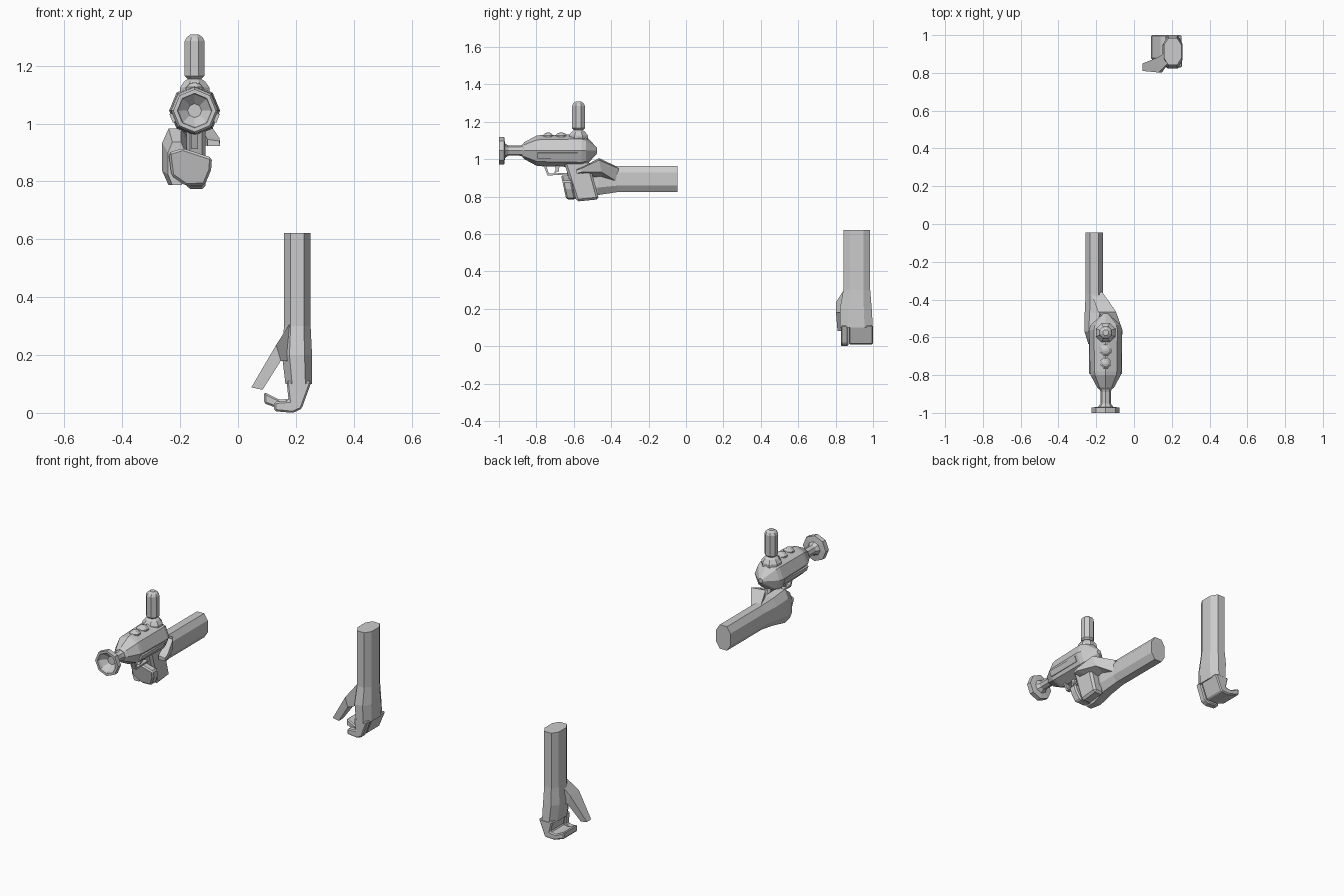
import bpy, bmesh
from math import cos, sin, pi, radians

if "Cube" in bpy.data.objects:
    bpy.data.objects.remove(bpy.data.objects["Cube"])

GX, GZ = -0.15, 1.045          # blaster axis


def loft(name, rings, bevel=0):
    """Skin equal-length rings of points and cap both ends."""
    bm = bmesh.new()
    vs = [[bm.verts.new(p) for p in r] for r in rings]
    n = len(rings[0])
    for a, b in zip(vs, vs[1:]):
        for i in range(n):
            j = (i + 1) % n
            bm.faces.new((a[i], a[j], b[j], b[i]))
    bm.faces.new(vs[0][::-1])
    bm.faces.new(vs[-1])
    bmesh.ops.recalc_face_normals(bm, faces=bm.faces)
    me = bpy.data.meshes.new(name)
    bm.to_mesh(me)
    bm.free()
    ob = bpy.data.objects.new(name, me)
    bpy.context.collection.objects.link(ob)
    if bevel:
        m = ob.modifiers.new("bevel", 'BEVEL')
        m.width, m.segments = bevel, 1
    return ob


def lathe_y(name, prof, n=8):
    """Turned part on the blaster axis, profile of (y, radius)."""
    return loft(name, [[(GX + r * cos(2 * pi * i / n), y, GZ + r * sin(2 * pi * i / n))
                        for i in range(n)] for y, r in prof])


def lathe_z(name, y, prof, n=8):
    """Upright turned part over the blaster, profile of (z, radius)."""
    return loft(name, [[(GX + r * cos(2 * pi * (i + .5) / n), y + r * sin(2 * pi * (i + .5) / n), z)
                        for i in range(n)] for z, r in prof])


def oct_section(hx, hy):
    c = 0.5
    return [(hx, -hy * c), (hx, hy * c), (hx * c, hy), (-hx * c, hy),
            (-hx, hy * c), (-hx, -hy * c), (-hx * c, -hy), (hx * c, -hy)]


def quad(a, b, lo, hi):
    """Thumb section: edge a-b in the side plane, given as (x, z), between y lo and hi."""
    return [(a[0], lo, a[1]), (a[0], hi, a[1]), (b[0], hi, b[1]), (b[0], lo, b[1])]


# Blaster: muzzle dish with hollow cone, barrel and body
lathe_y("muzzle_and_barrel", [(-.955, .024), (-.985, .056), (-1.0, .06), (-1.0, .074),
                              (-.972, .074), (-.968, .04), (-.95, .027), (-.89, .027),
                              (-.865, .034)])
lathe_y("blaster_body", [(-.875, .034), (-.865, .045), (-.80, .08), (-.78, .083),
                         (-.56, .088), (-.535, .08), (-.475, .014)])
for s in (-1, 1):
    bpy.ops.mesh.primitive_cube_add(size=1, location=(GX + s * .0755, -.687, 1.02),
                                    rotation=(0, s * radians(22.5), 0))
    panel = bpy.context.object
    panel.name = "side_panel"
    panel.scale = (.012, .215, .032)

# Top fittings: collar, canister and two knobs
lathe_z("canister_collar", -.575, [(1.09, .055), (1.125, .055), (1.145, .04), (1.155, .025)])
lathe_z("canister", -.575, [(1.148, .018), (1.165, .037), (1.285, .037), (1.298, .03), (1.308, .016)])
for y, r in ((-.667, .034), (-.737, .03)):
    lathe_z("top_knob", y, [(1.105, r), (1.126, r), (1.138, r * .6), (1.142, r * .2)])

# Grip, trigger and guard: side profiles of (y, z) given a width in x
for name, x0, x1, pts, bev in (
    ("grip", -.178, -.112, [(-.655, .99), (-.52, .99), (-.465, .785), (-.585, .773)], .012),
    ("trigger", -.157, -.143, [(-.705, .98), (-.675, .98), (-.68, .935), (-.705, .925), (-.697, .945)], 0),
    ("trigger_guard", -.162, -.138, [(-.765, .975), (-.74, .912), (-.63, .918), (-.63, .927),
                                     (-.733, .922), (-.752, .975)], 0)):
    loft(name, [[(x, y, z) for y, z in pts] for x in (x0, x1)], bev)

# Raised arm and palm, sections along y: y, cx, cz, hx, hz
loft("right_arm", [[(cx + a, y, cz + b) for a, b in oct_section(hx, hz)] for y, cx, cz, hx, hz in (
    (-.045, -.21, .893, .046, .07), (-.37, -.21, .893, .046, .07),
    (-.47, -.208, .888, .053, .08), (-.57, -.218, .885, .044, .098),
    (-.635, -.212, .862, .03, .075))])

# Fingers wrapped over the front of the grip, leaning with it
front = [(-.24, .90), (-.19, .915), (-.09, .882), (-.093, .84), (-.115, .787), (-.18, .785), (-.23, .82)]
loft("right_fingers", [[(x, y - .22 * (z - .785), z) for x, z in front] for y in (-.64, -.59)], .008)

# Thumb lying along the inner side of the grip
loft("right_thumb", [
    [(-.225, -.37, .96), (-.168, -.36, .95), (-.168, -.37, .88), (-.225, -.37, .86)],
    [(-.19, -.465, 1.005), (-.095, -.465, .995), (-.105, -.45, .93), (-.19, -.45, .89)],
    [(-.11, -.56, .955), (-.064, -.56, .95), (-.062, -.56, .93), (-.11, -.56, .925)],
    [(-.105, -.585, .945), (-.064, -.585, .94), (-.062, -.585, .922), (-.105, -.585, .922)]])

# Hanging arm and palm, sections along z: z, cx, cy, hx, hy
loft("left_arm", [[(cx + a, cy + b, z) for a, b in oct_section(hx, hy)] for z, cx, cy, hx, hy in (
    (.622, .205, .913, .046, .072), (.30, .205, .913, .046, .072),
    (.20, .204, .908, .052, .085), (.10, .21, .911, .046, .088))])

# Curled fingers: profiles of (x, z) between two y values
for name, y0, y1, pts in (
    ("left_index_finger", .828, .868, [(.255, .11), (.22, .014), (.19, 0), (.125, .006), (.125, .038),
                                       (.175, .042), (.168, .11)]),
    ("left_fingers", .872, 1.0, [(.255, .11), (.215, .012), (.155, .01), (.09, .033), (.09, .072),
                                 (.145, .045), (.18, .05), (.166, .11)])):
    loft(name, [[(x, y, z) for x, z in pts] for y in (y0, y1)], .006)

# Thumb angled away from the palm
loft("left_thumb", [quad((.18, .31), (.18, .18), .85, .92),
                    quad((.132, .235), (.148, .18), .802, .885),
                    quad((.046, .088), (.085, .08), .81, .85)])
